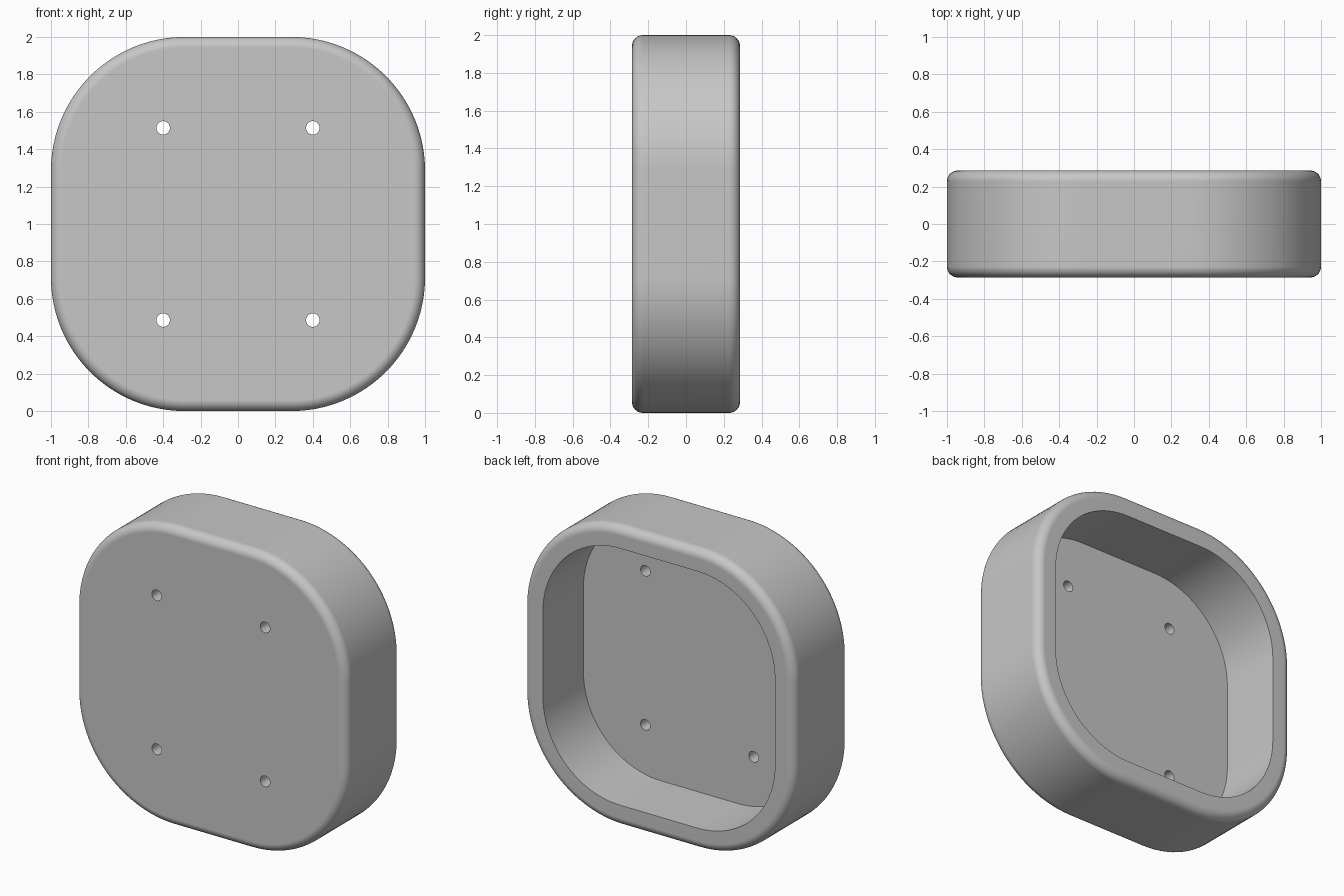
import bpy, bmesh
from math import pi, sin, cos, radians
from mathutils import Matrix, Vector

if "Cube" in bpy.data.objects:
    bpy.data.objects.remove(bpy.data.objects["Cube"], do_unlink=True)

# Main sizes
HALF = 1.0
CORNER = 0.714
DEPTH = 0.571
WALL = 0.143
FILLET = 0.057
HOLE_R = 0.036
HOLE_X, HOLE_Z = 0.4, 0.514
ARC_STEPS, FILLET_STEPS = 24, 8
FRONT, BACK = -DEPTH / 2, DEPTH / 2

grey = bpy.data.materials.new("plain grey")
grey.use_nodes = True
grey.diffuse_color = (0.57, 0.57, 0.57, 1)
grey.node_tree.nodes["Principled BSDF"].inputs["Base Color"].default_value = (0.57, 0.57, 0.57, 1)


def make_object(name, bm):
    bmesh.ops.recalc_face_normals(bm, faces=bm.faces[:])
    mesh = bpy.data.meshes.new(name)
    bm.to_mesh(mesh)
    bm.free()
    mesh.materials.append(grey)
    obj = bpy.data.objects.new(name, mesh)
    bpy.context.collection.objects.link(obj)
    return obj


def rounded_square(bm, inset, y):
    """Ring of vertices: a rounded square, shrunk by inset, at depth y."""
    centre, radius = HALF - CORNER, CORNER - inset
    ring = []
    for quarter, (sx, sz) in enumerate([(1, 1), (-1, 1), (-1, -1), (1, -1)]):
        for i in range(ARC_STEPS + 1):
            a = (quarter + i / ARC_STEPS) * pi / 2
            ring.append(bm.verts.new((sx * centre + radius * cos(a), y,
                                      HALF + sz * centre + radius * sin(a))))
    return ring


# Wall section, from the cavity floor over the back rim to the front face
profile = [(WALL, FRONT + WALL), (WALL, BACK)]
arc = [i / FILLET_STEPS * pi / 2 for i in range(FILLET_STEPS + 1)]
profile += [(FILLET * (1 - sin(a)), BACK - FILLET * (1 - cos(a))) for a in arc]
profile += [(FILLET * (1 - cos(a)), FRONT + FILLET * (1 - sin(a))) for a in arc]

# Housing: rings joined into walls, closed by the floor and the front face
bm = bmesh.new()
rings = [rounded_square(bm, d, y) for d, y in profile]
for r0, r1 in zip(rings, rings[1:]):
    for i in range(len(r0)):
        j = (i + 1) % len(r0)
        bm.faces.new((r0[i], r0[j], r1[j], r1[i]))
bm.faces.new(rings[0])
bm.faces.new(rings[-1])
housing = make_object("housing", bm)

# Four screw holes through the floor
bm = bmesh.new()
for sx in (-1, 1):
    for sz in (-1, 1):
        place = Matrix.Translation(Vector((sx * HOLE_X, FRONT + WALL / 2, HALF + sz * HOLE_Z)))
        bmesh.ops.create_cone(bm, cap_ends=True, segments=32, radius1=HOLE_R, radius2=HOLE_R,
                              depth=WALL * 2, matrix=place @ Matrix.Rotation(pi / 2, 4, 'X'))
cutter = make_object("hole_cutter", bm)
cutter.hide_render = True

cut = housing.modifiers.new("screw holes", 'BOOLEAN')
cut.operation = 'DIFFERENCE'
cut.solver = 'EXACT'
cut.object = cutter

bpy.ops.object.select_all(action='DESELECT')
housing.select_set(True)
bpy.context.view_layer.objects.active = housing
bpy.ops.object.modifier_apply(modifier=cut.name)
bpy.data.objects.remove(cutter, do_unlink=True)

# Smooth curves, crisp cavity and hole edges
bpy.ops.object.shade_smooth_by_angle(angle=radians(30))
weighted = housing.modifiers.new("even shading", 'WEIGHTED_NORMAL')
weighted.keep_sharp = True
